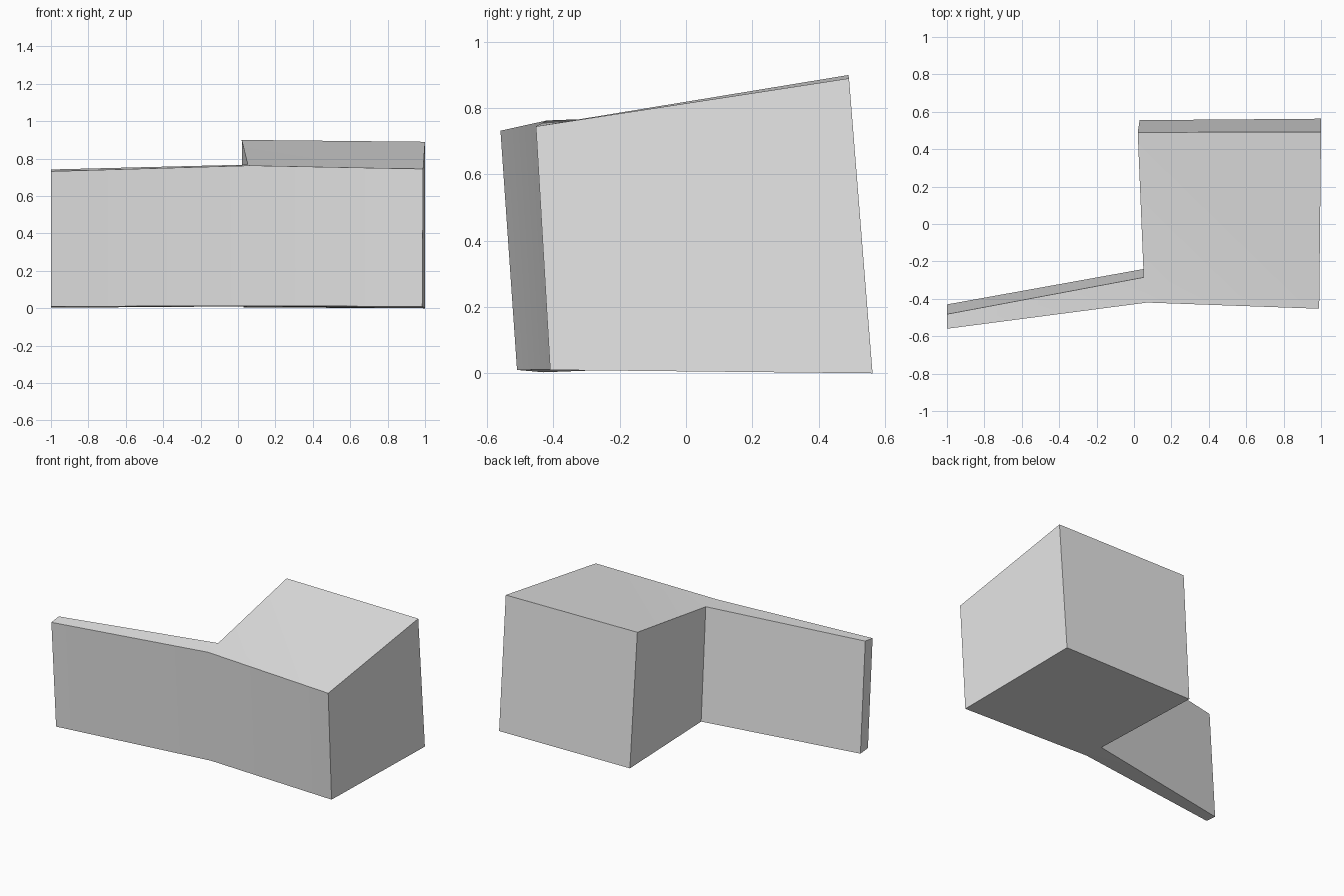
import bpy
import bmesh
import math

cube = bpy.data.objects.get("Cube")
if cube:
    bpy.data.objects.remove(cube, do_unlink=True)

# Single plain material
grey = bpy.data.materials.new("light_grey")
grey.use_nodes = True
colour = (0.8, 0.8, 0.8, 1)
grey.diffuse_color = colour
grey.node_tree.nodes["Principled BSDF"].inputs["Base Color"].default_value = colour

# Corner outlines, running from the wing's front end round the block and back
BOTTOM = [(-1, -0.51, 0.01), (0.06, -0.375, 0.012), (0.985, -0.41, 0.01),
          (1, 0.563, 0), (0.03, 0.555, 0.005), (0.055, -0.24, 0.01),
          (-1, -0.43, 0.003)]
TOP = [(-1, -0.56, 0.732), (0.07, -0.42, 0.763), (0.99, -0.453, 0.745),
       (1, 0.492, 0.89), (0.02, 0.49, 0.9), (0.052, -0.285, 0.768),
       (-1, -0.482, 0.742)]

bm = bmesh.new()
low = [bm.verts.new(p) for p in BOTTOM]
high = [bm.verts.new(p) for p in TOP]
count = len(low)

# Leaning side walls
for i in range(count):
    j = (i + 1) % count
    bm.faces.new((low[i], low[j], high[j], high[i]))

# Caps, split into the thin wing and the block
for ring in (low, high):
    bm.faces.new([ring[i] for i in (0, 1, 5, 6)])
    bm.faces.new(ring[1:6])
bmesh.ops.recalc_face_normals(bm, faces=bm.faces[:])

mesh = bpy.data.meshes.new("block_with_wing")
bm.to_mesh(mesh)
bm.free()
mesh.materials.append(grey)
block = bpy.data.objects.new("block_with_wing", mesh)
bpy.context.collection.objects.link(block)

# Smooth over the gentle bend, crisp at the corners
bpy.ops.object.select_all(action="DESELECT")
block.select_set(True)
bpy.context.view_layer.objects.active = block
bpy.ops.object.shade_smooth_by_angle(angle=math.radians(30))
